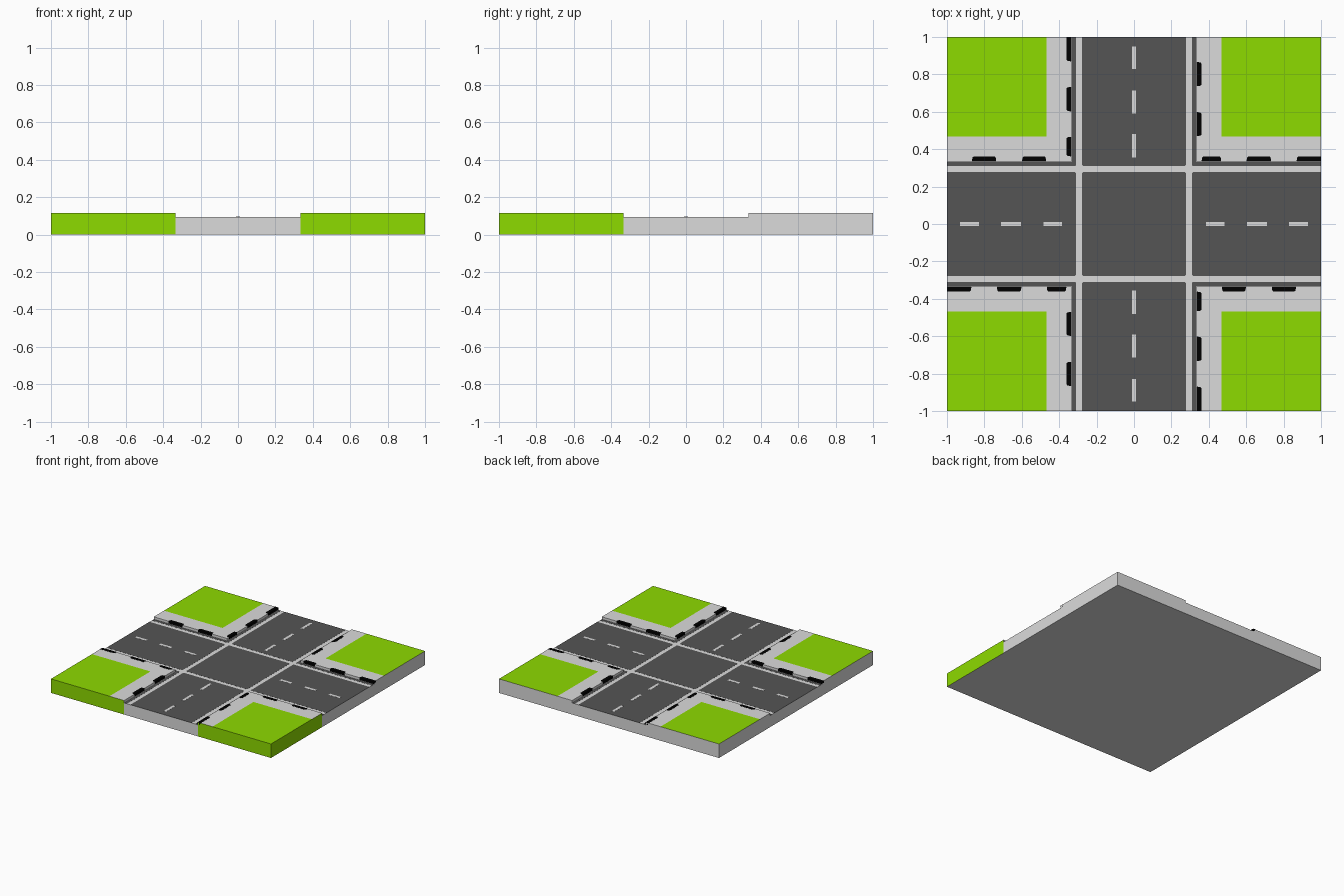
import bpy, bmesh, math
from mathutils import Matrix, Vector

if "Cube" in bpy.data.objects:
    bpy.data.objects.remove(bpy.data.objects["Cube"])

KERB, GRASS = 0.335, 0.468         # inner edge of pavement, inner edge of lawn
ROAD_Z, TOP_Z = 0.095, 0.115
PANEL_Z, DASH_Z = 0.0957, 0.0964   # paint-thin layers on the road
LINE_IN, LINE_OUT = 0.278, 0.31    # light border lines of the roads


def material(name, r, g, b):
    m = bpy.data.materials.new(name)
    m.diffuse_color = (r, g, b, 1)
    m.use_nodes = True
    m.node_tree.nodes["Principled BSDF"].inputs["Base Color"].default_value = m.diffuse_color
    return m


GREY = material("light grey concrete", 0.71, 0.71, 0.71)
GREEN = material("grass green", 0.27, 0.705, 0.0)
ASPHALT = material("dark asphalt", 0.09, 0.09, 0.09)
BLACK = material("kerb black", 0.0, 0.0, 0.0)


def make_object(name, bm, mats):
    bmesh.ops.remove_doubles(bm, verts=bm.verts, dist=1e-5)
    bmesh.ops.recalc_face_normals(bm, faces=bm.faces)
    me = bpy.data.meshes.new(name)
    bm.to_mesh(me)
    bm.free()
    for m in mats:
        me.materials.append(m)
    ob = bpy.data.objects.new(name, me)
    bpy.context.collection.objects.link(ob)
    return ob


def plate(bm, pts, z0, z1, turn=0, radius=0):
    """Prism on an outline, turned by quarter turns; inner corners may be rounded."""
    rot = Matrix.Rotation(turn * math.pi / 2, 3, 'Z')
    part = bmesh.new()
    part.faces.new([part.verts.new((x, y, z1)) for x, y in pts])
    if radius:
        inner = [v for v in part.verts if max(abs(v.co.x), abs(v.co.y)) < 0.99]
        bmesh.ops.bevel(part, geom=inner, offset=radius, segments=3,
                        affect='VERTICES', profile=0.5)
    for f in part.faces:
        ring = [rot @ v.co for v in f.verts]
        top = [bm.verts.new(c) for c in ring]
        low = [bm.verts.new(Vector((c.x, c.y, z0))) for c in ring]
        bm.faces.new(top)
        bm.faces.new(low[::-1])
        for i in range(len(top)):
            j = (i + 1) % len(top)
            bm.faces.new((top[j], top[i], low[i], low[j]))
    part.free()


def rect(x0, x1, y0, y1):
    return [(x0, y0), (x1, y0), (x1, y1), (x0, y1)]


# Body: road slab with four raised corners, built as stepped cells
cuts = [-1, -GRASS, -KERB, KERB, GRASS, 1]
n = len(cuts) - 1


def height(i, j):
    if not (0 <= i < n and 0 <= j < n):
        return 0
    return ROAD_Z if i == 2 or j == 2 else TOP_Z


bm = bmesh.new()


def quad(pts):
    bm.faces.new([bm.verts.new(p) for p in pts])


for i in range(n):
    for j in range(n):
        ring = rect(cuts[i], cuts[i + 1], cuts[j], cuts[j + 1])
        h = height(i, j)
        quad([(x, y, h) for x, y in ring])
        quad([(x, y, 0) for x, y in ring])
        for k, (di, dj) in enumerate([(0, -1), (1, 0), (0, 1), (-1, 0)]):
            low = height(i + di, j + dj)
            if low < h:
                a, b = ring[k], ring[(k + 1) % 4]
                quad([(*a, low), (*b, low), (*b, h), (*a, h)])
body = make_object("crossing_base", bm, [GREY, GREEN])
# lawns and the front / front-right outer walls are green
for p in body.data.polygons:
    c = p.center
    lawn = p.normal.z > 0.5 and min(abs(c.x), abs(c.y)) > GRASS
    front = c.y < -0.999 and abs(c.x) > KERB
    side = c.x > 0.999 and c.y < -KERB
    p.material_index = 1 if lawn or front or side else 0

# Asphalt panels: centre, four arms and four thin gutters along the kerbs
bm = bmesh.new()
plate(bm, rect(-LINE_IN, LINE_IN, -LINE_IN, LINE_IN), ROAD_Z, PANEL_Z, 0, 0.01)
edge = KERB - 0.003
gutter = [(LINE_OUT, LINE_OUT), (1, LINE_OUT), (1, edge), (edge, edge),
          (edge, 1), (LINE_OUT, 1)]
for t in range(4):
    plate(bm, rect(-LINE_IN, LINE_IN, LINE_OUT, 1), ROAD_Z, PANEL_Z, t, 0.01)
    plate(bm, gutter, ROAD_Z, PANEL_Z, t, 0.006)
make_object("asphalt_panels", bm, [ASPHALT])

# Dashed centre lines
bm = bmesh.new()
for t in range(4):
    dashes = ([(0.355, 0.48), (0.59, 0.715), (0.83, 0.95)] if t % 2 == 0
              else [(0.385, 0.485), (0.605, 0.71), (0.83, 0.93)])
    for a, b in dashes:
        plate(bm, rect(-0.011, 0.011, a, b), PANEL_Z, DASH_Z, t)
make_object("lane_dashes", bm, [GREY])

# Black kerb marks, wrapping the kerb edge with tapered, rounded ends
bm = bmesh.new()


def taper(a, b):
    e = 0.006 if b < 1 else 0
    return [(a, KERB - 0.002), (b, KERB - 0.002), (b - e, 0.361), (a + 0.006, 0.361)]


for t in range(4):
    for a, b in [(0.36, 0.468), (0.6, 0.735), (0.868, 1)]:
        plate(bm, taper(a, b), 0.098, TOP_Z + 0.001, t, 0.007)
    for a, b in [(0.468, 0.6), (0.735, 0.868)]:
        plate(bm, [(y, x) for x, y in taper(a, b)], 0.098, TOP_Z + 0.001, t, 0.007)
make_object("kerb_marks", bm, [BLACK])
